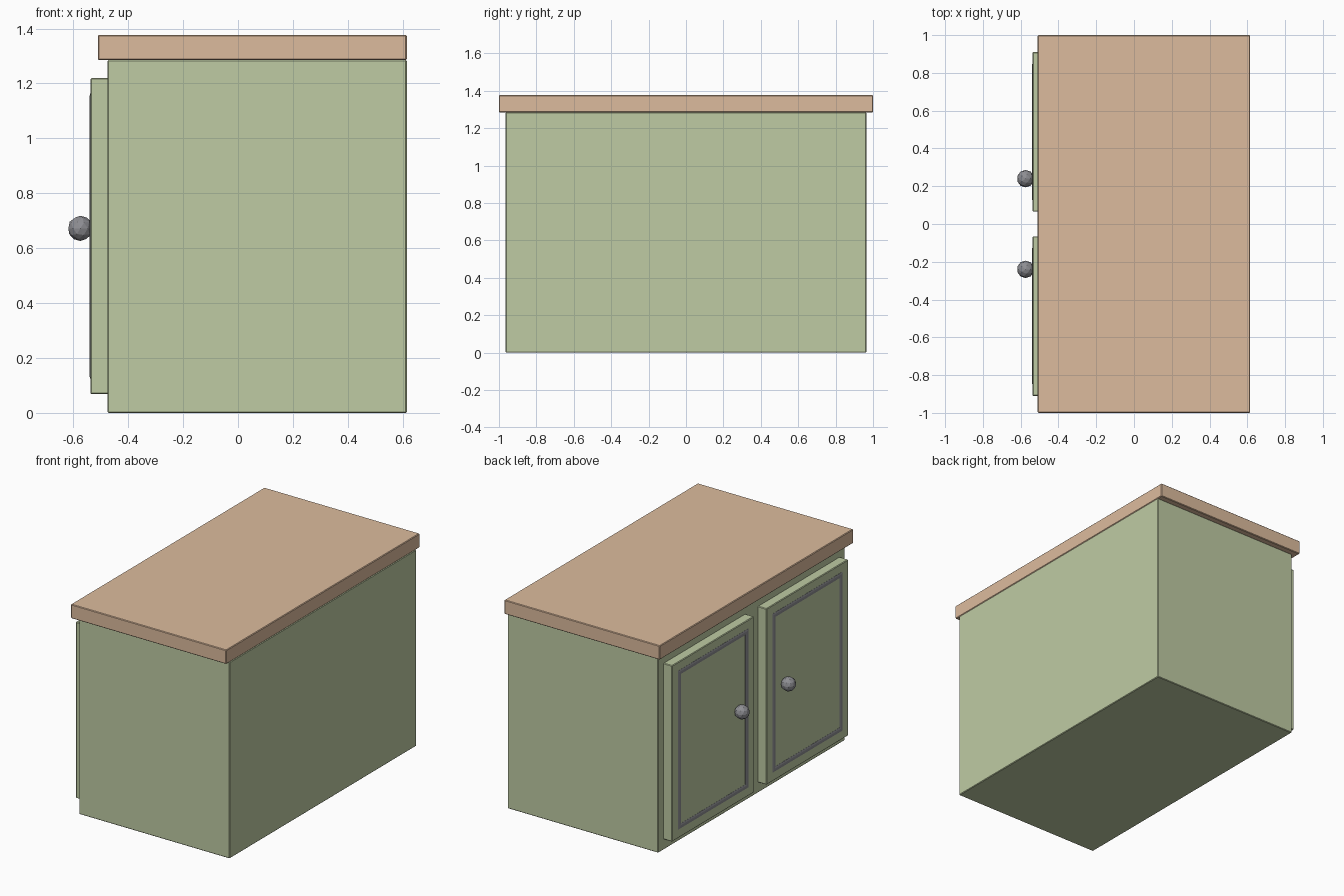
import bpy, bmesh

if "Cube" in bpy.data.objects:
    bpy.data.objects.remove(bpy.data.objects["Cube"])


def material(name, color):
    m = bpy.data.materials.new(name)
    m.diffuse_color = color
    m.use_nodes = True
    m.node_tree.nodes["Principled BSDF"].inputs["Base Color"].default_value = m.diffuse_color
    return m


GREEN = material("green_paint", (0.52, 0.60, 0.37, 1))
WOOD = material("light_wood", (0.72, 0.50, 0.34, 1))
GREY = material("trim_grey", (0.27, 0.27, 0.29, 1))


def box(name, lo, hi, mat, bevel=0.004):
    """Box between two corners with slightly eased edges."""
    bm = bmesh.new()
    bmesh.ops.create_cube(bm, size=1)
    for v in bm.verts:
        v.co = [(a + b) / 2 + c * (b - a) for a, b, c in zip(lo, hi, v.co)]
    bmesh.ops.bevel(bm, geom=bm.edges[:], offset=bevel, segments=1, affect='EDGES')
    return finish(name, bm, mat)


def finish(name, bm, mat):
    bmesh.ops.recalc_face_normals(bm, faces=bm.faces[:])
    me = bpy.data.meshes.new(name)
    bm.to_mesh(me)
    bm.free()
    ob = bpy.data.objects.new(name, me)
    bpy.context.collection.objects.link(ob)
    me.materials.append(mat)
    return ob


def moulding(name, y0, y1, z0, z1, x_door, mat):
    """Rectangular raised trim: a shallow ridge profile carried round a frame."""
    profile = [(0, 0.003), (0, -0.001), (0.010, -0.004),
               (0.020, -0.004), (0.030, -0.001), (0.030, 0.003)]
    bm = bmesh.new()
    rings = []
    for inset, dx in profile:
        a, b, c, d = y0 + inset, y1 - inset, z0 + inset, z1 - inset
        rings.append([bm.verts.new((x_door + dx, y, z))
                      for y, z in ((a, c), (b, c), (b, d), (a, d))])
    for i, ring in enumerate(rings):
        nxt = rings[(i + 1) % len(rings)]
        for k in range(4):
            j = (k + 1) % 4
            bm.faces.new((ring[k], ring[j], nxt[j], nxt[k]))
    return finish(name, bm, mat)


# Carcass and countertop
box("cabinet_body", (-0.475, -0.965, 0), (0.615, 0.965, 1.285), GREEN)
box("countertop", (-0.51, -1, 1.285), (0.615, 1, 1.377), WOOD)

# Two doors, each with trim and a faceted knob
for side, s in (("left", 1), ("right", -1)):
    y0, y1 = sorted((s * 0.065, s * 0.91))
    box(side + "_door", (-0.537, y0, 0.068), (-0.472, y1, 1.22), GREEN)
    moulding(side + "_door_trim", y0 + 0.06, y1 - 0.06, 0.125, 1.163, -0.537, GREY)
    bm = bmesh.new()
    bmesh.ops.create_icosphere(bm, subdivisions=2, radius=0.046)
    knob = finish(side + "_knob", bm, GREY)
    knob.location = (-0.574, s * 0.24, 0.672)
